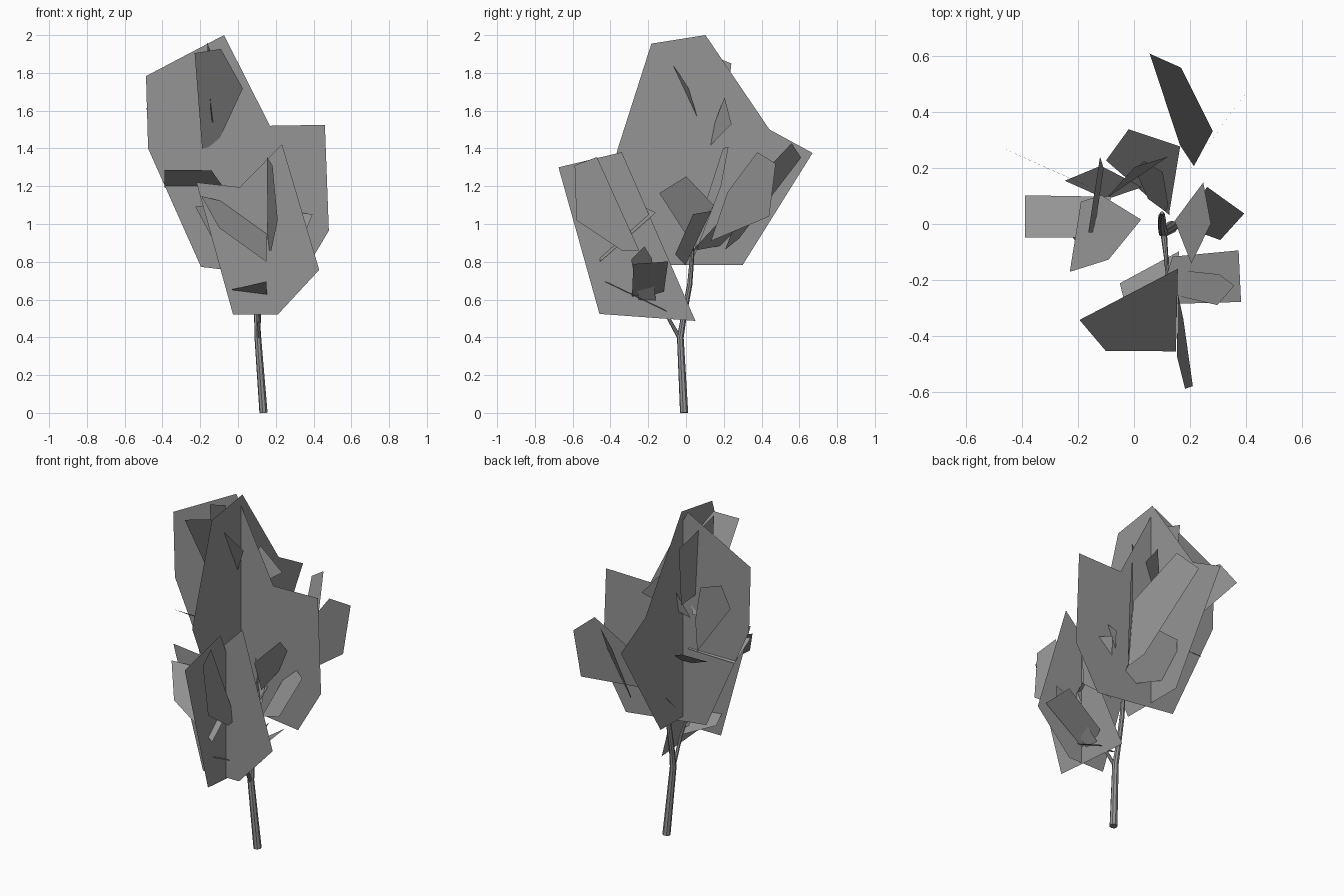
import bpy
import bmesh
from mathutils import Vector

cube = bpy.data.objects.get("Cube")
if cube:
    bpy.data.objects.remove(cube, do_unlink=True)

# One plain grey for wood and foliage
grey = bpy.data.materials.new("plain_grey")
grey.use_nodes = True
grey.diffuse_color = (.3, .3, .3, 1)
shader = next(n for n in grey.node_tree.nodes if n.type == 'BSDF_PRINCIPLED')
shader.inputs["Base Color"].default_value = grey.diffuse_color
shader.inputs["Roughness"].default_value = .9


def card(name, *corners):
    """Flat single-face card through the corners, levelled onto its mean plane."""
    points = [Vector(c) for c in corners]
    centre = sum(points, Vector()) / len(points)
    normal = Vector()
    for a, b in zip(points, points[1:] + points[:1]):
        normal += (a - centre).cross(b - centre)
    normal.normalize()
    bm = bmesh.new()
    bm.faces.new([bm.verts.new(p - normal * (p - centre).dot(normal)) for p in points])
    mesh = bpy.data.meshes.new(name)
    bm.to_mesh(mesh)
    bm.free()
    mesh.materials.append(grey)
    obj = bpy.data.objects.new(name, mesh)
    bpy.context.collection.objects.link(obj)
    return obj


def card_across(name, y, outline):
    """Upright card facing the front."""
    return card(name, *[(x, y, z) for x, z in outline])


def card_along(name, x, outline):
    """Upright card facing the side."""
    return card(name, *[(x, y, z) for y, z in outline])


def limb(name, *stations):
    """Tapered round tube; each station is x, y, z, radius."""
    curve = bpy.data.curves.new(name, 'CURVE')
    curve.dimensions = '3D'
    curve.bevel_depth = 1
    curve.bevel_resolution = 2
    curve.use_fill_caps = True
    spline = curve.splines.new('POLY')
    spline.points.add(len(stations) - 1)
    for point, (x, y, z, radius) in zip(spline.points, stations):
        point.co = (x, y, z, 1)
        point.radius = radius
    curve.materials.append(grey)
    obj = bpy.data.objects.new(name, curve)
    bpy.context.collection.objects.link(obj)
    bpy.ops.object.select_all(action='DESELECT')
    obj.select_set(True)
    bpy.context.view_layer.objects.active = obj
    bpy.ops.object.convert(target='MESH')
    bpy.ops.object.shade_smooth_by_angle()
    return obj


# Trunk and its forked limbs
limb("trunk", (.135, -.01, 0, .022), (.12, -.02, .2, .02), (.105, -.03, .4, .018),
     (.1, -.01, .52, .015), (.1, .02, .68, .014), (.1, .03, .8, .012), (.1, .04, .97, .006))
limb("front_limb", (.106, -.03, .39, .012), (.11, -.07, .46, .01),
     (.115, -.12, .55, .008), (.12, -.22, .68, .003))

# Large crossed foliage cards of the upper crown
card_across("upper_crown_across", .09, [
    (-.487, 1.783), (-.074, 2), (.169, 1.52), (.46, 1.525), (.481, .965),
    (.33, .71), (-.196, .773), (-.476, 1.4)])
card_along("upper_crown_along", -.043, [
    (-.183, 1.955), (.103, 2), (.442, 1.5), (.67, 1.376), (.3, .783),
    (-.1, .783), (-.367, 1.38)])

# Large crossed foliage cards of the lower front crown
card_across("lower_crown_across", -.29, [
    (-.026, .52), (.21, .52), (.43, .757), (.233, 1.423), (.01, 1.195), (-.22, 1.22)])
card_along("lower_crown_along", .124, [
    (-.675, 1.3), (-.34, 1.38), (.05, .487), (-.458, .524)])

# Small foliage cards around the lower front crown
card("front_upright_leaf", (.16, -.47, 1.355), (.18, -.59, 1.31), (.21, -.58, 1.02),
     (.18, -.34, .86), (.15, -.25, .86))
card("front_sloping_leaf", (-.195, -.343, 1.148), (-.1, -.455, .98),
     (.15, -.455, .8), (.157, -.16, 1.06))
card("front_right_leaf", (.375, -.28, .8), (.382, -.093, .79),
     (.13, -.118, .656), (.09, -.286, .577))
card("front_low_leaf", (-.05, -.21, .62), (-.03, -.3, .65), (.15, -.43, .7), (.16, -.1, .53))
card("front_narrow_leaf", (.3, -.29, .81), (.36, -.22, .88), (.3, -.18, .82),
     (.12, -.16, .58), (.1, -.245, .577))

# Small foliage cards on the +x side
card("side_middle_leaf", (.2, -.14, 1.165), (.28, 0, 1.25), (.243, .15, 1.1), (.15, .01, .925))
card("side_low_leaf", (.16, 0, .78), (.26, .13, 1.07), (.396, .04, 1.05), (.307, -.06, .84))
card("side_stem_leaf", (0, .2, 1.4), (.04, .22, 1.41), (.1, .19, 1.2),
     (.13, .03, .8), (.05, .09, 1.07))

# Small foliage cards at the back
card("back_upright_leaf", (.154, .132, .91), (.22, .22, 1.17), (.333, .378, 1.38),
     (.405, .475, 1.32), (.38, .44, 1.04))
card("back_outer_leaf", (.065, .62, 1.345), (.165, .555, 1.43), (.28, .33, 1.19),
     (.22, .214, .86), (.155, .27, .93))
card("back_low_leaf", (-.014, .346, 1.05), (.16, .27, 1.13), (.13, .04, .85), (-.105, .22, .9))
card("back_inner_leaf", (-.246, .143, 1.2), (-.12, .22, 1.2), (.03, .12, 1.15), (-.1, .1, 1.1))
card("back_tall_leaf", (-.486, .28, 1.61), (-.4, .24, 1.71), (-.2, .15, 1.61),
     (-.15, .13, 1.4), (-.17, .135, 1.22))

# Small foliage cards on the -x side
card("side_flat_leaf", (-.39, .1, 1.19), (-.39, -.045, 1.29), (-.14, -.05, 1.28), (-.08, .1, 1.2))
card("side_hidden_leaf", (-.22, -.05, 1.1), (-.15, -.12, .93), (-.02, 0, 1), (-.1, .08, 1.1))

# Small foliage cards near the top
card("top_front_leaf", (-.23, -.17, 1.905), (-.09, -.13, 1.926), (.024, .02, 1.72),
     (-.115, .1, 1.41), (-.19, .08, 1.4))
card("top_edge_leaf", (-.165, -.03, 1.96), (-.12, .24, 1.85), (-.11, .2, 1.5), (-.14, -.03, 1.55))
card("top_back_leaf", (-.1, .1, 1.38), (-.02, .17, 1.6), (0, .21, 1.67), (.125, .235, 1.53))
